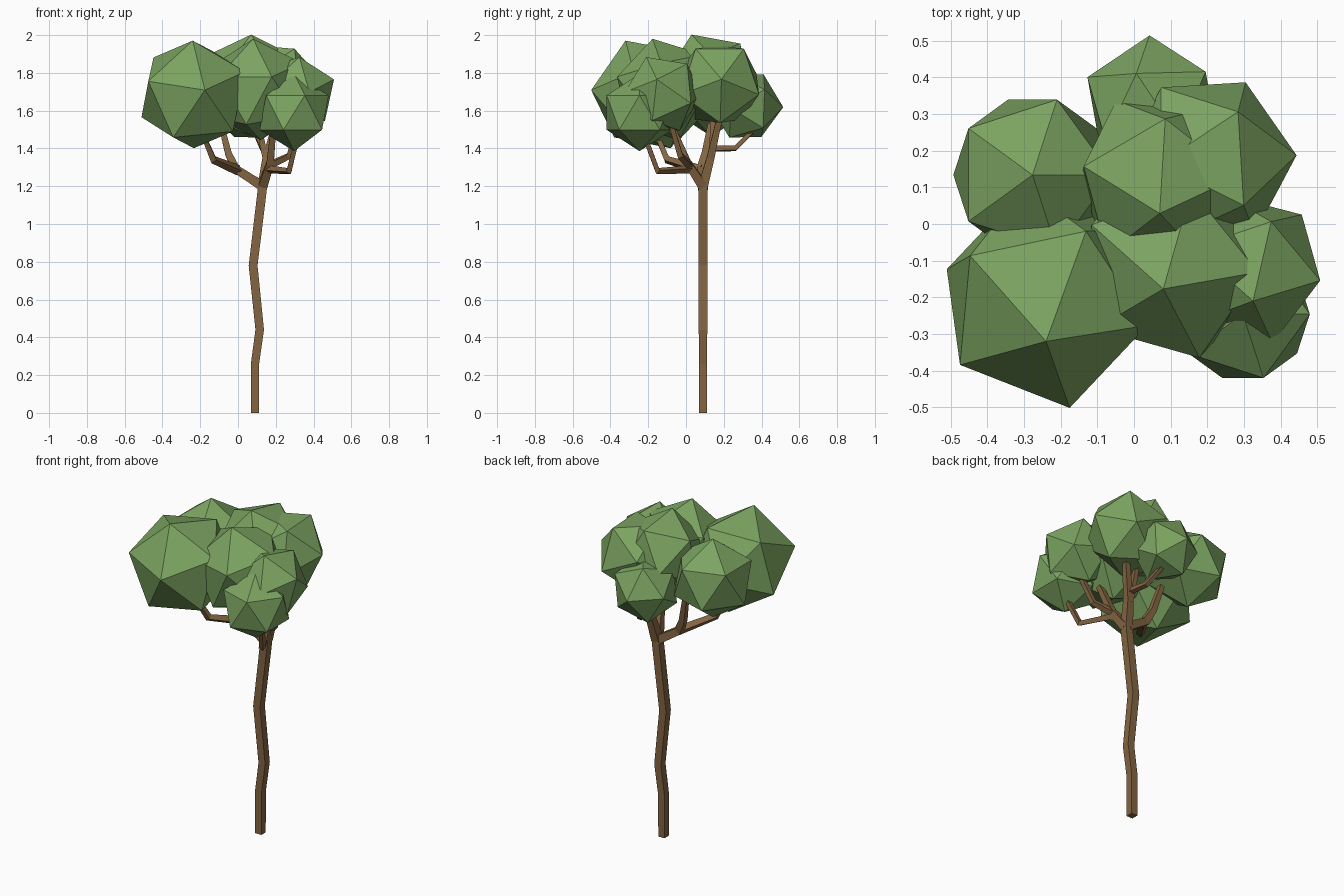
import bpy, bmesh
from mathutils import Vector, Matrix

if "Cube" in bpy.data.objects:
    bpy.data.objects.remove(bpy.data.objects["Cube"])


def material(name, rgb):
    m = bpy.data.materials.new(name)
    m.diffuse_color = (*rgb, 1)
    m.use_nodes = True
    m.node_tree.nodes["Principled BSDF"].inputs["Base Color"].default_value = m.diffuse_color
    return m


bark = material("bark", (0.23, 0.13, 0.055))
leaf = material("leaf", (0.20, 0.37, 0.12))


def finish(bm, name, mat):
    bmesh.ops.recalc_face_normals(bm, faces=bm.faces[:])
    me = bpy.data.meshes.new(name)
    bm.to_mesh(me)
    bm.free()
    me.materials.append(mat)
    bpy.context.collection.objects.link(bpy.data.objects.new(name, me))


def limb(name, path, r0, r1):
    """Square, tapering tube through the path points."""
    pts = [Vector(p) for p in path]
    n = len(pts) - 1
    bm = bmesh.new()
    rings = []
    for i, p in enumerate(pts):
        a = (p - pts[i - 1]).normalized() if i else Vector()
        b = (pts[i + 1] - p).normalized() if i < n else Vector()
        q = Vector((0, 0, 1)).rotation_difference((a + b).normalized())
        r = r0 + (r1 - r0) * i / n
        rings.append([bm.verts.new(p + q @ Vector((sx * r, sy * r, 0)))
                      for sx, sy in ((-1, -1), (1, -1), (1, 1), (-1, 1))])
    for lo, hi in zip(rings, rings[1:]):
        for k in range(4):
            j = (k + 1) % 4
            bm.faces.new((lo[k], lo[j], hi[j], hi[k]))
    bm.faces.new(rings[0][::-1])
    bm.faces.new(rings[-1])
    finish(bm, name, bark)


def clump(name, centre, r, tip=None, side=None):
    """Icosahedron, turned so that one corner points at tip and the next towards side."""
    c = Vector(centre)
    z = (Vector(tip) - c).normalized() if tip else Vector((0, 0, 1))
    s = Vector(side) - c if side else Vector((1, 0, 0))
    y = z.cross(s).normalized()
    rot = Matrix((y.cross(z), y, z)).transposed().to_4x4()
    bm = bmesh.new()
    bmesh.ops.create_icosphere(bm, subdivisions=1, radius=r,
                               matrix=Matrix.Translation(c) @ rot)
    finish(bm, name, leaf)


# Trunk
limb("trunk", [(.09, .09, 0), (.09, .09, .26), (.115, .09, .44), (.08, .09, .78),
               (.127, .09, 1.17), (.13, .09, 1.23)], .021, .025)

# Branches
limb("left_branch", [(.13, .09, 1.20), (-.01, .08, 1.29), (-.05, .10, 1.37), (-.09, .13, 1.53)], .026, .014)
limb("left_front_branch", [(.0, .08, 1.285), (-.13, -.10, 1.34), (-.18, -.15, 1.46)], .02, .012)
limb("front_branch", [(.13, .09, 1.20), (.17, .01, 1.32), (.19, -.08, 1.53)], .025, .014)
limb("front_right_branch", [(.16, .03, 1.29), (.27, -.15, 1.28), (.31, -.21, 1.44)], .016, .012)
limb("right_branch", [(.165, .02, 1.31), (.27, -.03, 1.36), (.32, -.08, 1.53)], .017, .012)
limb("back_branch", [(.13, .09, 1.20), (.15, .13, 1.35), (.21, .18, 1.57)], .026, .015)
limb("centre_branch", [(.15, .13, 1.34), (.13, .14, 1.42), (.10, .14, 1.58)], .018, .012)
limb("far_back_branch", [(.155, .13, 1.40), (.13, .26, 1.40), (.08, .37, 1.51)], .014, .011)

# Foliage
clump("front_left_foliage", (-.237, -.20, 1.686), .309, (-.24, -.32, 1.97), (-.175, -.505, 1.71))
clump("back_left_foliage", (-.277, .134, 1.705), .2416)
clump("centre_foliage", (.07, .12, 1.77), .25, (.07, .03, 2.0), (-.143, .169, 1.88))
clump("front_foliage", (.10, -.107, 1.712), .278, (.08, -.177, 1.98), (.18, -.374, 1.79))
clump("back_right_foliage", (.202, .173, 1.741), .2435, (.285, .308, 1.93), (.44, .188, 1.767))
clump("right_foliage", (.311, -.122, 1.689), .214, (.325, -.21, 1.883), (.506, -.155, 1.767))
clump("front_right_foliage", (.297, -.246, 1.59), .2045)
clump("back_foliage", (.05, .32, 1.625), .195, (.007, .41, 1.79), (.04, .51, 1.63))
